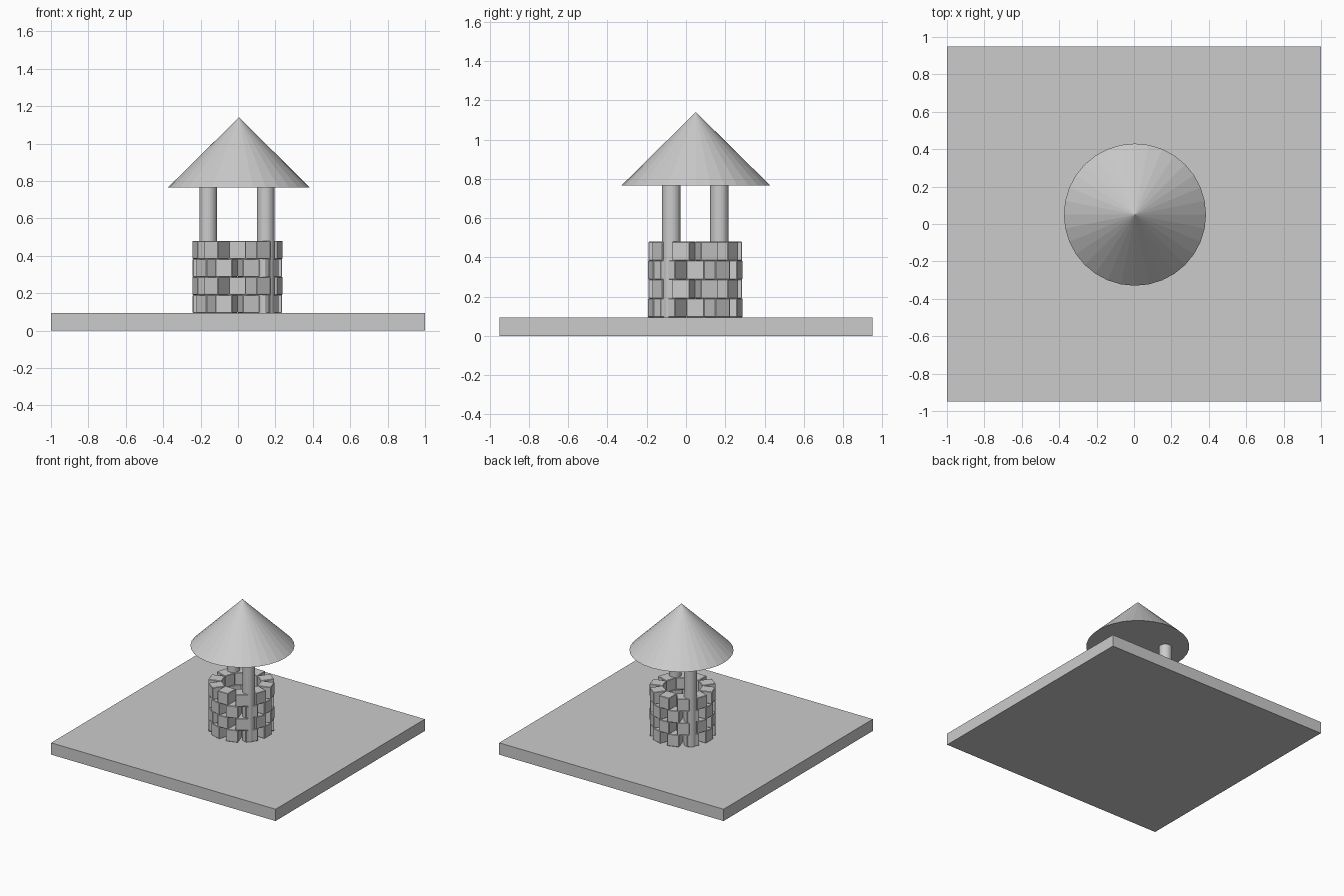
import bpy, math
from mathutils import Matrix

if "Cube" in bpy.data.objects:
    bpy.data.objects.remove(bpy.data.objects["Cube"])

stone = bpy.data.materials.new("light_grey")
stone.diffuse_color = (0.6, 0.6, 0.6, 1)
stone.use_nodes = True
stone.node_tree.nodes["Principled BSDF"].inputs["Base Color"].default_value = stone.diffuse_color


def finish(name):
    ob = bpy.context.object
    ob.name = name
    ob.data.materials.append(stone)
    return ob


def box(name, size, matrix):
    bpy.ops.mesh.primitive_cube_add(size=1)
    ob = finish(name)
    ob.data.transform(matrix @ Matrix.Diagonal((*size, 1)))
    return ob


def post(name, x, y, z0, z1, r=0.047):
    bpy.ops.mesh.primitive_cylinder_add(vertices=32, radius=r, depth=z1 - z0,
                                        location=(x, y, (z0 + z1) / 2))
    finish(name)


# Ground slab
box("ground_slab", (2, 1.9, 0.095), Matrix.Translation((0, 0, 0.0475)))

# Well wall: four courses of ten bricks, each turned by half a brick
COURSES, BRICKS = 4, 10
R_IN, R_OUT, Z0, Z1 = 0.138, 0.239, 0.095, 0.48
h = (Z1 - Z0) / COURSES
center = Matrix.Translation((-0.003, 0.047, 0))
for c in range(COURSES):
    # top course has a brick facing the front
    offset = 0 if (COURSES - 1 - c) % 2 == 0 else math.pi / BRICKS
    for b in range(BRICKS):
        a = -math.pi / 2 + offset + b * 2 * math.pi / BRICKS
        m = center @ Matrix.Rotation(a, 4, 'Z') @ Matrix.Translation(
            ((R_IN + R_OUT) / 2, 0, Z0 + h * (c + 0.5)))
        brick = box(f"brick_{c + 1}_{b + 1}", (R_OUT - R_IN, 0.092, h), m)
        bevel = brick.modifiers.new("worn_edges", 'BEVEL')
        bevel.width = 0.003
        bevel.segments = 1

# Two roof posts on a diagonal
post("front_post", 0.148, -0.075, 0.095, 0.77)
post("back_post", -0.16, 0.17, 0.095, 0.77)

# Cone roof
bpy.ops.mesh.primitive_cone_add(vertices=32, radius1=0.38, radius2=0, depth=0.375,
                                location=(0.005, 0.05, 0.765 + 0.1875))
finish("cone_roof")
